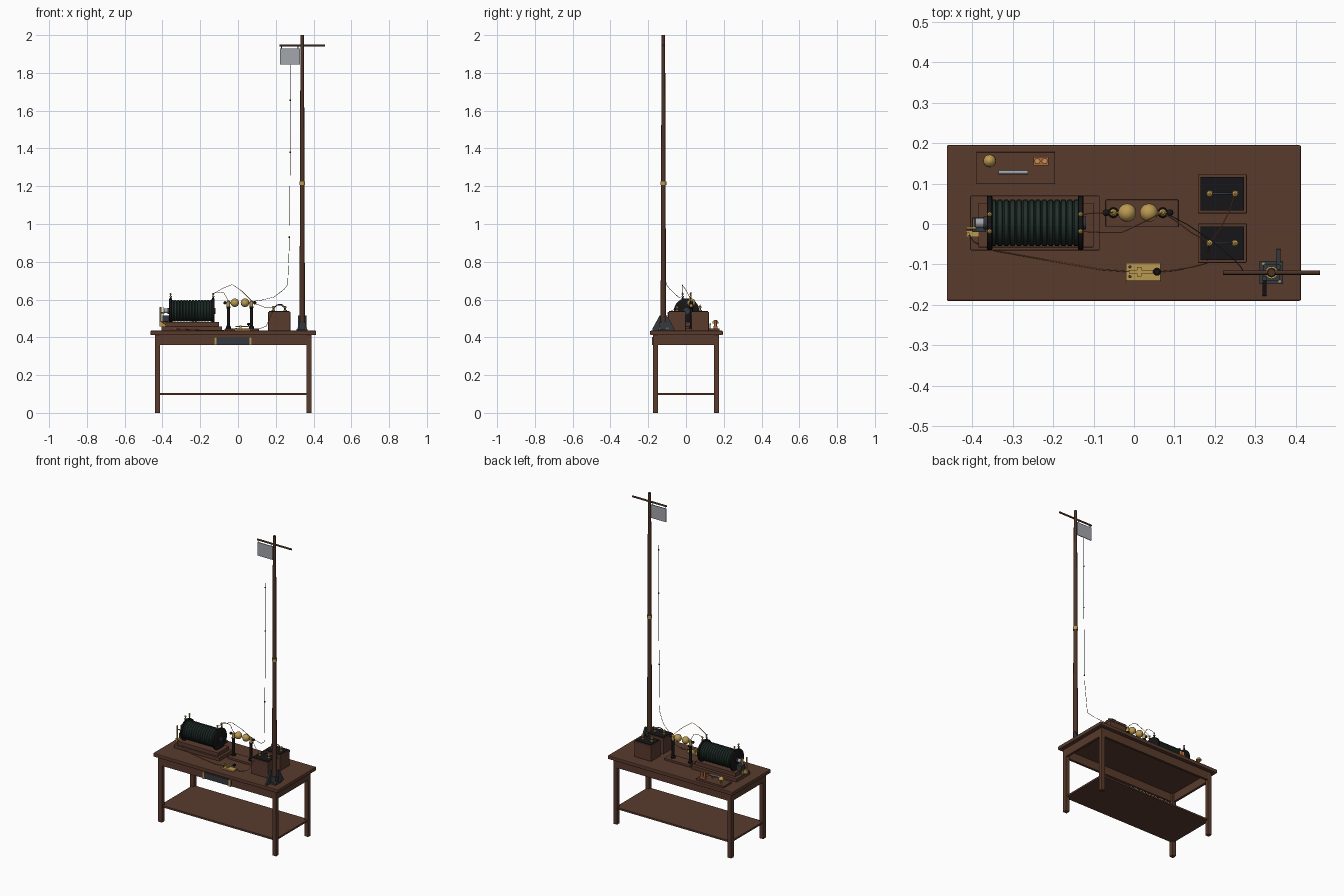
import bpy, bmesh, math
from mathutils import Vector


def mat(name, r, g, b):
    m = bpy.data.materials.new(name)
    m.diffuse_color = (r, g, b, 1)
    return m


WOOD = mat("brown wood", 0.10, 0.043, 0.026)
MAST = mat("dark wood", 0.075, 0.033, 0.02)
BLACK = mat("black ebonite", 0.008, 0.008, 0.009)
GREEN = mat("dark green winding", 0.016, 0.03, 0.024)
BRASS = mat("brass", 0.50, 0.32, 0.085)
IRON = mat("dark iron", 0.035, 0.04, 0.048)
ZINC = mat("zinc", 0.36, 0.38, 0.41)
COPPER = mat("copper", 0.42, 0.14, 0.05)


def finish(name, bm, m, smooth=False):
    me = bpy.data.meshes.new(name)
    bmesh.ops.recalc_face_normals(bm, faces=bm.faces)
    bm.to_mesh(me)
    bm.free()
    ob = bpy.data.objects.new(name, me)
    bpy.context.collection.objects.link(ob)
    me.materials.append(m)
    if smooth:
        bpy.ops.object.select_all(action='DESELECT')
        ob.select_set(True)
        bpy.context.view_layer.objects.active = ob
        bpy.ops.object.shade_smooth_by_angle(angle=math.radians(35))
    return ob


def box(name, x0, x1, y0, y1, z0, z1, m, bevel=0):
    bm = bmesh.new()
    bmesh.ops.create_cube(bm, size=1)
    for v in bm.verts:
        v.co = ((x0 + x1) / 2 + v.co.x * (x1 - x0), (y0 + y1) / 2 + v.co.y * (y1 - y0),
                (z0 + z1) / 2 + v.co.z * (z1 - z0))
    if bevel:
        bmesh.ops.bevel(bm, geom=bm.edges[:], offset=bevel, segments=2, profile=0.5, affect='EDGES')
    return finish(name, bm, m)


def lathe(name, origin, axis, profile, m, n=20):
    """Revolve (radius, distance) pairs around an axis, with closed ends."""
    q = Vector((0, 0, 1)).rotation_difference(Vector(axis))
    bm = bmesh.new()
    rings = []
    for r, h in profile:
        rings.append([bm.verts.new(Vector(origin) + q @ Vector((r * math.cos(t), r * math.sin(t), h)))
                      for t in [2 * math.pi * i / n for i in range(n)]])
    for a, b in zip(rings, rings[1:]):
        for i in range(n):
            bm.faces.new((a[i], a[(i + 1) % n], b[(i + 1) % n], b[i]))
    bm.faces.new(rings[0][::-1])
    bm.faces.new(rings[-1])
    return finish(name, bm, m, True)


def rod(name, a, b, r, m, n=12, r2=None):
    d = Vector(b) - Vector(a)
    return lathe(name, a, d.normalized(), [(r, 0), (r if r2 is None else r2, d.length)], m, n)


def ball(name, c, r, m, n=24):
    bm = bmesh.new()
    bmesh.ops.create_uvsphere(bm, u_segments=n, v_segments=n // 2, radius=r)
    bmesh.ops.translate(bm, verts=bm.verts, vec=c)
    return finish(name, bm, m, True)


def wire(name, pts, r, m):
    cu = bpy.data.curves.new(name, 'CURVE')
    cu.dimensions = '3D'
    cu.bevel_depth = r
    cu.bevel_resolution = 1
    s = cu.splines.new('POLY')
    s.points.add(len(pts) - 1)
    for p, c in zip(s.points, pts):
        p.co = (*c, 1)
    cu.materials.append(m)
    ob = bpy.data.objects.new(name, cu)
    bpy.context.collection.objects.link(ob)


def terminal(name, x, y, z, s=1.0):
    lathe(name, (x, y, z), (0, 0, 1), [(0.007 * s, 0), (0.007 * s, 0.004 * s), (0.003 * s, 0.006 * s),
          (0.003 * s, 0.012 * s), (0.006 * s, 0.014 * s), (0.006 * s, 0.02 * s), (0.002 * s, 0.023 * s)], BRASS, 12)


# Table: top, apron boards, legs, lower shelf
T = 0.435
box("table_top", -0.463, 0.413, -0.19, 0.195, 0.412, T, WOOD, 0.004)
for y in (-0.172, 0.157):
    box("apron_long", -0.438, 0.388, y, y + 0.015, 0.36, 0.412, WOOD)
for x in (-0.438, 0.373):
    box("apron_short", x, x + 0.015, -0.157, 0.157, 0.36, 0.412, WOOD)
for x in (-0.439, 0.362):
    for y in (-0.174, 0.147):
        box("table_leg", x, x + 0.027, y, y + 0.027, 0, 0.412, WOOD, 0.002)
box("lower_shelf", -0.43, 0.38, -0.165, 0.165, 0.094, 0.105, WOOD)

# Drawer plate with brass end straps
box("drawer_plate", -0.125, 0.075, -0.177, -0.172, 0.362, 0.4, IRON)
for x in (-0.127, 0.061):
    box("drawer_strap", x, x + 0.014, -0.18, -0.172, 0.36, 0.402, BRASS)

# Mast with foot, gussets, collar, crossarm and hanging plate
MX, MY = 0.34, -0.12
box("mast_foot", MX - 0.03, MX + 0.028, MY - 0.028, MY + 0.028, T, 0.445, IRON)
box("mast_socket", MX - 0.02, MX + 0.02, MY - 0.02, MY + 0.02, 0.445, 0.48, IRON)
for s in (-1, 1):
    bm = bmesh.new()
    x = MX + s * 0.017
    side = [[bm.verts.new((x + d, MY + s * a, z)) for a, z in
             ((0.008, T), (0.058, T), (0.058, 0.445), (0.02, 0.515), (0.008, 0.515))] for d in (-0.005, 0.005)]
    bm.faces.new(side[0])
    bm.faces.new(side[1][::-1])
    for i in range(5):
        j = (i + 1) % 5
        bm.faces.new((side[0][i], side[0][j], side[1][j], side[1][i]))
    finish("mast_gusset", bm, IRON)
    for t in (-1, 1):
        rod("foot_bolt", (MX + s * 0.02, MY + t * 0.022, 0.445), (MX + s * 0.02, MY + t * 0.022, 0.452), 0.005, BRASS, 6)
rod("mast", (MX, MY, 0.445), (MX, MY, 2.0), 0.0145, MAST, 16, 0.0095)
rod("mast_collar", (MX, MY, 1.206), (MX, MY, 1.224), 0.0155, BRASS, 20)
rod("crossarm", (0.22, MY, 1.946), (0.46, MY, 1.946), 0.0055, MAST)
box("aerial_plate", 0.222, 0.328, MY - 0.002, MY + 0.002, 1.845, 1.93, ZINC)
for x in (0.23, 0.318):
    rod("plate_hook", (x, MY, 1.925), (x, MY, 1.946), 0.002, IRON, 8)

# Aerial lead with small insulators
wire("aerial_lead", [(0.277, MY, 1.85), (0.276, MY, 1.3), (0.272, MY, 0.9), (0.263, -0.105, 0.68),
                     (0.245, -0.085, 0.655), (0.19, -0.04, 0.613), (0.13, 0.0, 0.598), (0.075, 0.028, 0.59)], 0.0012, IRON)
for x, z in ((0.276, 1.655), (0.276, 1.38), (0.272, 0.93)):
    ball("lead_insulator", (x, MY, z), 0.0045, BLACK, 12)

# Induction coil: stepped base, ribbed winding, end flanges
CY, CZ = 0.003, 0.54
box("coil_base", -0.405, -0.085, -0.065, 0.07, T, 0.457, WOOD, 0.002)
box("coil_plinth", -0.385, -0.1, -0.058, 0.052, 0.457, 0.482, WOOD, 0.002)
ribs = []
for i in range(14):
    h = i * 0.22 / 14
    ribs += [(0.053, h), (0.057, h + 0.003), (0.057, h + 0.0125), (0.053, h + 0.0155)]
lathe("coil_winding", (-0.355, CY, CZ), (1, 0, 0), ribs, GREEN, 32)
for x in (-0.364, -0.139):
    lathe("coil_flange", (x, CY, CZ), (1, 0, 0), [(0.064, 0), (0.067, 0.002), (0.067, 0.012), (0.064, 0.014)], BLACK, 32)
    for y in (-0.018, 0.024):
        rod("flange_post", (x + 0.007, y, 0.598), (x + 0.007, y, 0.618), 0.004, BLACK)
        terminal("flange_terminal", x + 0.007, y, 0.614, 0.9)
rod("coil_core", (-0.372, CY, CZ), (-0.119, CY, CZ), 0.016, IRON, 20)

# Interrupter at the left end
box("interrupter_block", -0.4, -0.366, -0.02, 0.016, 0.482, 0.515, IRON, 0.002)
rod("interrupter_hammer", (-0.392, CY, CZ), (-0.37, CY, CZ), 0.012, ZINC, 16)
box("interrupter_spring", -0.398, -0.394, -0.008, 0.014, 0.457, 0.56, BRASS)
rod("contact_post", (-0.41, -0.024, 0.478), (-0.41, -0.024, 0.56), 0.0045, BRASS)
box("post_bracket", -0.416, -0.385, -0.032, -0.016, 0.457, 0.48, BRASS)
rod("contact_screw", (-0.416, -0.01, 0.53), (-0.39, -0.01, 0.53), 0.003, BRASS)

# Spark gap: base, pillars, sliding rods and balls
SY, SZ = 0.028, 0.583
box("spark_base", -0.07, 0.11, -0.008, 0.06, T, 0.448, WOOD, 0.002)
for s, px in ((-1, -0.051), (1, 0.071)):
    lathe("spark_pillar", (px, SY, 0.448), (0, 0, 1), [(0.013, 0), (0.013, 0.008), (0.008, 0.014),
          (0.008, 0.105), (0.011, 0.108), (0.011, 0.114)], BLACK)
    lathe("pillar_cap", (px, SY, 0.562), (0, 0, 1), [(0.009, 0), (0.009, 0.028), (0.004, 0.034)], BRASS)
    rod("spark_rod", (0.01 + s * 0.02, SY, SZ), (px + s * 0.018, SY, SZ), 0.003, BRASS)
    ball("spark_ball", (0.01 + s * 0.027, SY, SZ), 0.0225, BRASS)
    ball("spark_knob", (px + s * 0.018, SY, SZ), 0.0085, BLACK, 16)

# Battery boxes with dark lids, terminals and folding handles
for y in (-0.047, 0.075):
    box("battery_box", 0.16, 0.277, y - 0.047, y + 0.046, T, 0.53, WOOD, 0.002)
    box("battery_rim", 0.158, 0.279, y - 0.049, y + 0.048, 0.52, 0.535, WOOD, 0.002)
    box("battery_lid", 0.165, 0.272, y - 0.042, y + 0.041, 0.533, 0.539, BLACK)
    for x in (0.187, 0.25):
        terminal("battery_terminal", x, y, 0.539, 1.2)
    wire("battery_handle", [(0.19, y, 0.54), (0.19, y, 0.556), (0.205, y, 0.57), (0.232, y, 0.57),
                            (0.247, y, 0.556), (0.247, y, 0.54)], 0.003, IRON)

# Signalling key
box("key_base", -0.02, 0.066, -0.141, -0.096, T, 0.444, BRASS, 0.002)
box("key_lever", -0.012, 0.06, -0.122, -0.114, 0.455, 0.461, BRASS)
box("key_pivot", 0.008, 0.018, -0.13, -0.106, 0.444, 0.463, BRASS)
lathe("key_knob", (0.057, -0.118, 0.459), (0, 0, 1), [(0.005, 0), (0.005, 0.006), (0.01, 0.008), (0.01, 0.014), (0.006, 0.017)], BLACK)
for y in (-0.13, -0.106):
    rod("key_screw", (-0.01, y, 0.444), (-0.01, y, 0.449), 0.004, IRON, 8)

# Detector tray: bell, glass tube and copper block
box("detector_tray", -0.39, -0.195, 0.1, 0.178, T, 0.447, WOOD, 0.002)
lathe("bell", (-0.357, 0.156, 0.447), (0, 0, 1), [(0.004, 0), (0.004, 0.025), (0.016, 0.027), (0.015, 0.035),
      (0.009, 0.042), (0.003, 0.046)], BRASS)
rod("detector_tube", (-0.335, 0.128, 0.47), (-0.262, 0.128, 0.47), 0.005, ZINC)
for x in (-0.322, -0.275):
    rod("tube_support", (x, 0.128, 0.447), (x, 0.128, 0.468), 0.003, BRASS)
box("relay_block", -0.248, -0.212, 0.145, 0.166, 0.447, 0.46, COPPER)
for x in (-0.239, -0.221):
    rod("relay_coil", (x, 0.1555, 0.46), (x, 0.1555, 0.486), 0.0075, COPPER, 16)
    rod("relay_cap", (x, 0.1555, 0.486), (x, 0.1555, 0.489), 0.005, BRASS, 16)

# Connecting wires
W = 0.0014
wire("spark_wire_left", [(-0.132, 0.024, 0.63), (-0.11, 0.026, 0.64), (-0.075, 0.028, 0.635), (-0.051, SY, 0.594)], W, COPPER)
wire("spark_wire_right", [(-0.132, -0.018, 0.63), (-0.08, -0.021, 0.66), (-0.03, -0.021, 0.68), (0.02, 0.003, 0.645),
                          (0.071, SY, 0.594)], W, COPPER)
wire("key_wire_coil", [(-0.41, -0.024, 0.49), (-0.395, -0.045, 0.475), (-0.34, -0.067, 0.445), (-0.2, -0.092, 0.438),
                       (-0.08, -0.113, 0.438), (-0.01, -0.118, 0.446)], W, COPPER)
wire("key_wire_battery", [(0.062, -0.118, 0.446), (0.1, -0.115, 0.44), (0.15, -0.105, 0.46), (0.18, -0.097, 0.53),
                          (0.187, -0.047, 0.556)], W, COPPER)
wire("battery_link", [(0.187, -0.047, 0.558), (0.215, -0.01, 0.575), (0.235, 0.03, 0.575), (0.25, 0.075, 0.558)], W, COPPER)
wire("battery_return", [(0.187, -0.047, 0.558), (0.14, -0.02, 0.56), (0.1, 0.01, 0.575), (0.071, SY, 0.585)], W, COPPER)
